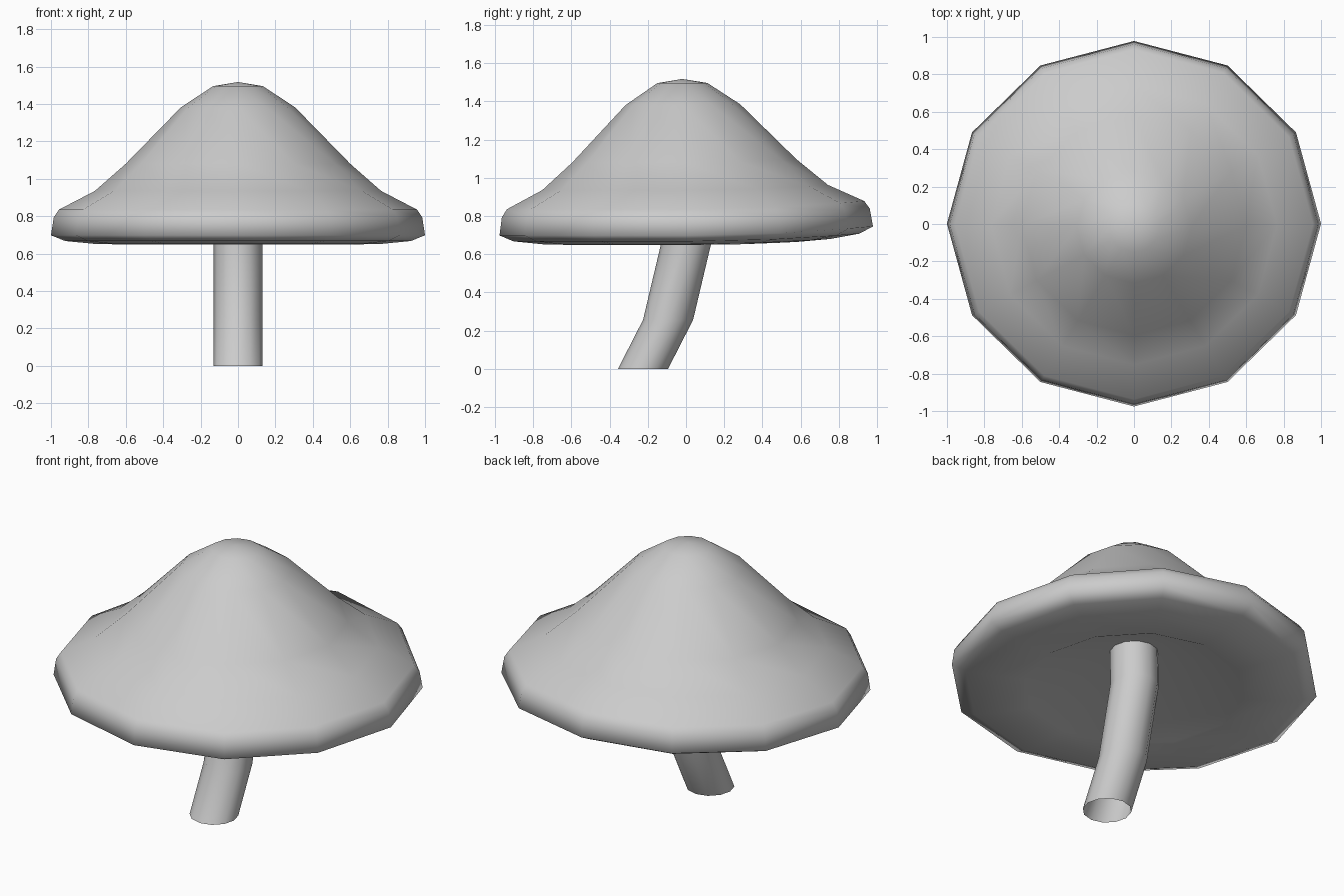
import bpy, bmesh
from math import cos, sin, pi

if "Cube" in bpy.data.objects:
    bpy.data.objects.remove(bpy.data.objects["Cube"])

SIDES = 12


def finish(bm, name):
    """Turn a bmesh into a smooth-shaded object."""
    bmesh.ops.recalc_face_normals(bm, faces=bm.faces[:])
    for f in bm.faces:
        f.smooth = True
    mesh = bpy.data.meshes.new(name)
    bm.to_mesh(mesh)
    bm.free()
    obj = bpy.data.objects.new(name, mesh)
    bpy.context.collection.objects.link(obj)
    return obj


def ring(bm, r, y, z):
    """One horizontal ring of vertices, or a single pole vertex."""
    if r == 0:
        return [bm.verts.new((0, y, z))]
    return [bm.verts.new((r * cos(2 * pi * i / SIDES),
                          y + r * sin(2 * pi * i / SIDES), z))
            for i in range(SIDES)]


def loft(bm, sections):
    """Bridge consecutive (radius, y, z) rings."""
    rings = [ring(bm, *s) for s in sections]
    for a, b in zip(rings, rings[1:]):
        for i in range(SIDES):
            j = (i + 1) % SIDES
            if len(a) == 1:
                bm.faces.new((a[0], b[i], b[j]))
            elif len(b) == 1:
                bm.faces.new((a[i], a[j], b[0]))
            else:
                bm.faces.new((a[i], a[j], b[j], b[i]))


# Cap: bell profile, rolled rim and hollow conical underside
cap_profile = [(0, 1.517), (0.134, 1.495), (0.307, 1.38), (0.60, 1.08),
               (0.765, 0.935), (0.957, 0.835), (0.985, 0.793), (1.0, 0.698),
               (0.925, 0.667), (0.77, 0.652), (0.60, 0.648), (0, 0.94)]
bm = bmesh.new()
loft(bm, [(r, 0, z) for r, z in cap_profile])
# Slight backward curl: back edge lifts, crown leans forward
for v in bm.verts:
    x, y, z = v.co
    v.co.y = 0.977 * y - 0.026 * (z - 0.75)
    v.co.z = z + 0.047 * max(y, 0) ** 2
finish(bm, "cap")

# Stem: open curved tube with level cross-sections
bm = bmesh.new()
loft(bm, [(0.131, y, z) for y, z in
          [(-0.225, 0), (-0.094, 0.256), (0.004, 0.67), (0.0, 0.92)]])
finish(bm, "stem")
